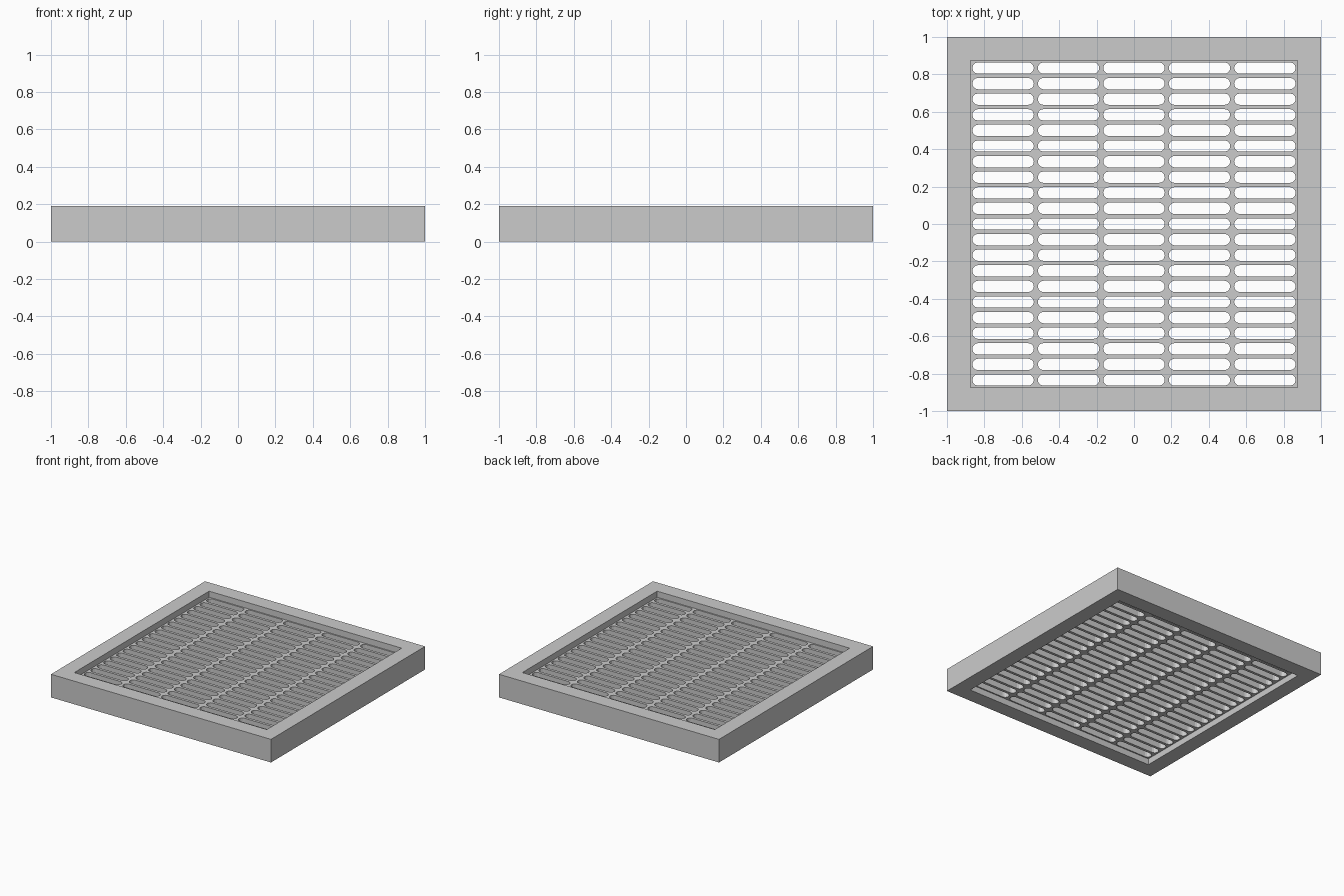
import bpy
from math import sin, cos, pi

if "Cube" in bpy.data.objects:
    bpy.data.objects.remove(bpy.data.objects["Cube"])


def square(h):
    return [(-h, -h), (h, -h), (h, h), (-h, h)]


def slot(cx, cy, length, width, seg=6):
    """Outline of a slot with rounded ends."""
    r = width / 2
    pts = []
    for side, start in ((1, -pi / 2), (-1, pi / 2)):
        for i in range(seg + 1):
            a = start + pi * i / seg
            pts.append((cx + side * (length / 2 - r) + r * cos(a), cy + r * sin(a)))
    return pts


def slab(name, outlines, z0, z1):
    """Flat plate: the first outline is the edge, the others are holes."""
    cu = bpy.data.curves.new(name, 'CURVE')
    cu.dimensions = '2D'
    cu.fill_mode = 'BOTH'
    cu.extrude = (z1 - z0) / 2
    for pts in outlines:
        sp = cu.splines.new('POLY')
        sp.points.add(len(pts) - 1)
        for p, (x, y) in zip(sp.points, pts):
            p.co = (x, y, 0, 1)
        sp.use_cyclic_u = True
        sp.use_smooth = False
    ob = bpy.data.objects.new(name, cu)
    ob.location.z = (z0 + z1) / 2
    bpy.context.collection.objects.link(ob)
    bpy.ops.object.select_all(action='DESELECT')
    ob.select_set(True)
    bpy.context.view_layer.objects.active = ob
    bpy.ops.object.convert(target='MESH')
    bpy.ops.object.shade_flat()
    return bpy.context.object


# outer frame
slab("frame", [square(1.0), square(0.875)], 0, 0.19)

# recessed grille, 5 columns by 21 rows of slots
slots = [slot(0.35 * c, 0.0834 * r, 0.329, 0.061)
         for c in range(-2, 3) for r in range(-10, 11)]
slab("slotted_grille", [square(0.875)] + slots, 0.05, 0.14)
